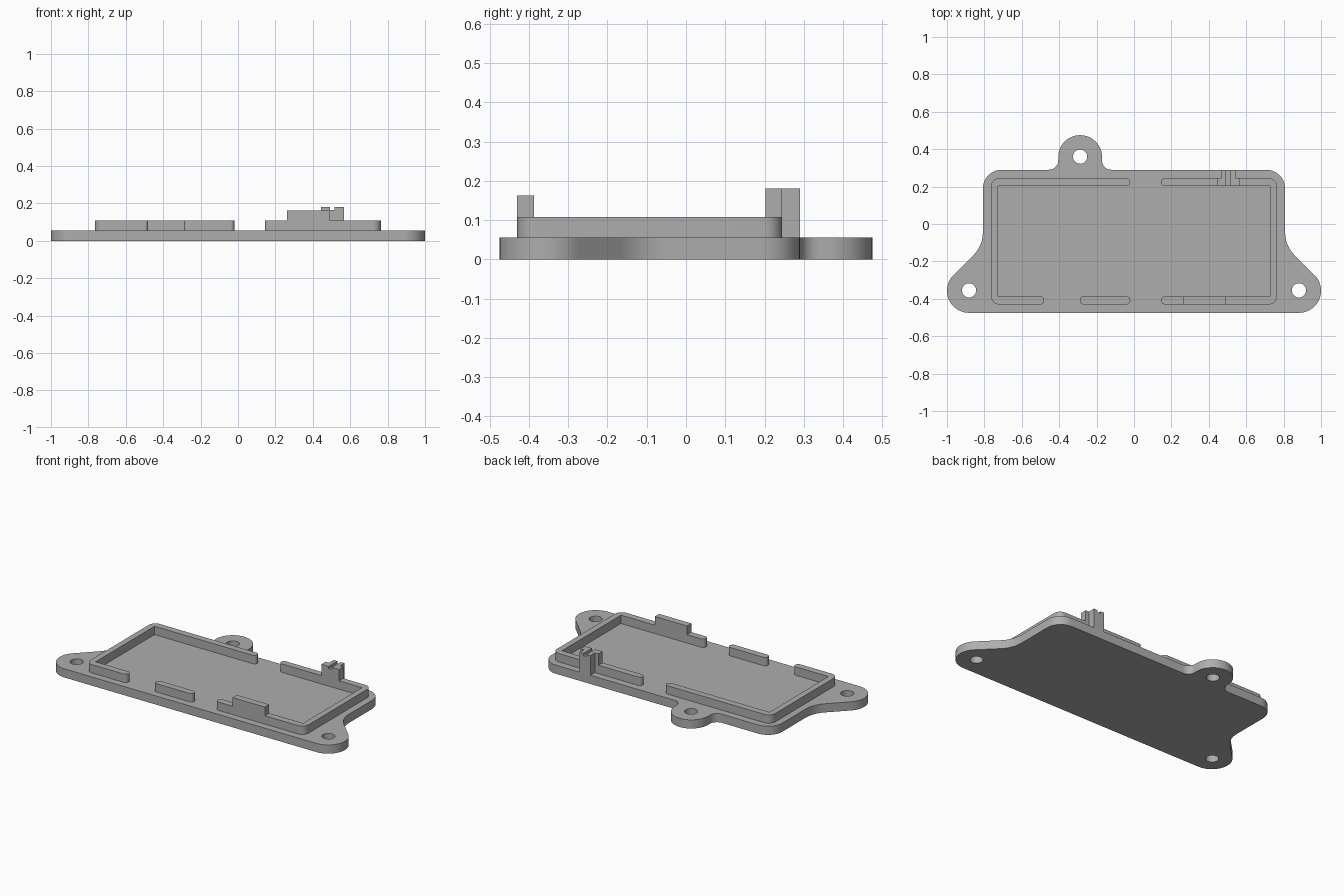
import bpy, bmesh, math
from mathutils import Vector

cube = bpy.data.objects.get("Cube")
if cube:
    bpy.data.objects.remove(cube, do_unlink=True)

GREY = (0.42, 0.42, 0.42, 1.0)
mat = bpy.data.materials.new("plain_grey")
mat.use_nodes = True
mat.diffuse_color = GREY
mat.node_tree.nodes["Principled BSDF"].inputs["Base Color"].default_value = GREY


def rounded(corners):
    """Polygon of (x, y, radius) corners with every corner filleted."""
    out = []
    for i, (x, y, r) in enumerate(corners):
        p = Vector((x, y))
        if r == 0:
            out.append(p)
            continue
        a = (Vector(corners[i - 1][:2]) - p).normalized()
        b = (Vector(corners[(i + 1) % len(corners)][:2]) - p).normalized()
        half = a.angle(b) / 2
        centre = p + (a + b).normalized() * (r / math.sin(half))
        start = p + a * (r / math.tan(half)) - centre
        end = p + b * (r / math.tan(half)) - centre
        sweep = math.pi - 2 * half
        if start.x * end.y - start.y * end.x < 0:
            sweep = -sweep
        a0 = math.atan2(start.y, start.x)
        steps = max(4, round(abs(sweep) / math.radians(7.5)))
        for k in range(steps + 1):
            t = a0 + sweep * k / steps
            out.append(centre + r * Vector((math.cos(t), math.sin(t))))
    return out


def circle(x, y, r, n=40):
    return [Vector((x + r * math.cos(math.tau * k / n),
                    y + r * math.sin(math.tau * k / n))) for k in range(n)]


def slab(name, loops, z0, z1):
    """Extruded flat outline; loops after the first are holes."""
    curve = bpy.data.curves.new(name, 'CURVE')
    curve.dimensions = '2D'
    curve.fill_mode = 'BOTH'
    curve.extrude = (z1 - z0) / 2
    for loop in loops:
        spline = curve.splines.new('POLY')
        spline.points.add(len(loop) - 1)
        for point, p in zip(spline.points, loop):
            point.co = (p.x, p.y, 0, 1)
        spline.use_cyclic_u = True
    temp = bpy.data.objects.new(name + "_outline", curve)
    bpy.context.collection.objects.link(temp)
    deps = bpy.context.evaluated_depsgraph_get()
    mesh = bpy.data.meshes.new_from_object(temp.evaluated_get(deps))
    bpy.data.objects.remove(temp, do_unlink=True)
    bm = bmesh.new()
    bm.from_mesh(mesh)
    bmesh.ops.remove_doubles(bm, verts=bm.verts, dist=0.0002)
    bmesh.ops.translate(bm, verts=bm.verts, vec=(0, 0, (z0 + z1) / 2))
    bmesh.ops.dissolve_limit(bm, angle_limit=0.01, verts=bm.verts, edges=bm.edges)
    bmesh.ops.recalc_face_normals(bm, faces=bm.faces)
    bm.to_mesh(mesh)
    bm.free()
    mesh.materials.clear()
    mesh.materials.append(mat)
    obj = bpy.data.objects.new(name, mesh)
    bpy.context.collection.objects.link(obj)
    bpy.ops.object.select_all(action='DESELECT')
    obj.select_set(True)
    bpy.context.view_layer.objects.active = obj
    bpy.ops.object.shade_smooth_by_angle(angle=math.radians(30))
    return obj


def box(x0, x1, y0, y1, r=0.0):
    return rounded([(x0, y0, r), (x1, y0, r), (x1, y1, r), (x0, y1, r)])


# Base plate: two front ears, rear tab, three screw holes
BASE, FRONT, BACK, SIDE = 0.055, -0.475, 0.29, 0.808
EAR_R, EAR_X = 0.118, 0.882
TAB_X, TAB_R = -0.288, 0.117
tip = EAR_X + EAR_R / math.tan(math.pi / 8)
knee = FRONT + tip - SIDE
outline = [
    (-tip, FRONT, EAR_R), (tip, FRONT, EAR_R),
    (SIDE, knee, 0.17), (SIDE, BACK, 0.1),
    (TAB_X + TAB_R, BACK, 0.05), (TAB_X + TAB_R, 0.475, TAB_R - 0.0005),
    (TAB_X - TAB_R, 0.475, TAB_R - 0.0005), (TAB_X - TAB_R, BACK, 0.05),
    (-SIDE, BACK, 0.1), (-SIDE, knee, 0.17),
]
holes = [circle(x, y, 0.038) for x, y in
         ((-EAR_X, -0.355), (EAR_X, -0.355), (TAB_X, 0.36))]
slab("base_plate", [rounded(outline)] + holes, 0, BASE)

# Raised lip, split by gaps into two bracket shapes and a short bar
LIP = 0.108
OX, IX = 0.765, 0.727
Y0, Y1, Y2, Y3 = -0.43, -0.387, 0.203, 0.245
END = 0.02


def bracket(name, side, front_x, back_x):
    slab(name, [rounded([
        (front_x, Y0, END), (side * OX, Y0, 0.045), (side * OX, Y3, 0.045),
        (back_x, Y3, END), (back_x, Y2, END), (side * IX, Y2, 0),
        (side * IX, Y1, 0), (front_x, Y1, END)])], BASE, LIP)


bracket("right_lip", -1, -0.48, -0.02)
bracket("left_lip", 1, 0.145, 0.145)
slab("front_lip_bar", [box(-0.29, -0.02, Y0, Y1, END)], BASE, LIP)

# Tall stop on the front lip
slab("front_stop", [box(0.263, 0.49, Y0, Y1)], LIP, 0.163)

# T-shaped rear post with a shallow groove along its top
CX, POST, GROOVE = 0.505, 0.18, 0.166


def tee(s):
    return [Vector((CX + s * x, y)) for x, y in (
        (0.012, Y2), (0.062, Y2), (0.062, Y3), (0.038, Y3), (0.038, BACK), (0.012, BACK))]


full = tee(1)[1:5] + tee(-1)[1:5][::-1]
slab("rear_post", [full], BASE, GROOVE)
for label, s in (("left", 1), ("right", -1)):
    slab(label + "_post_prong", [tee(s)], GROOVE, POST)
